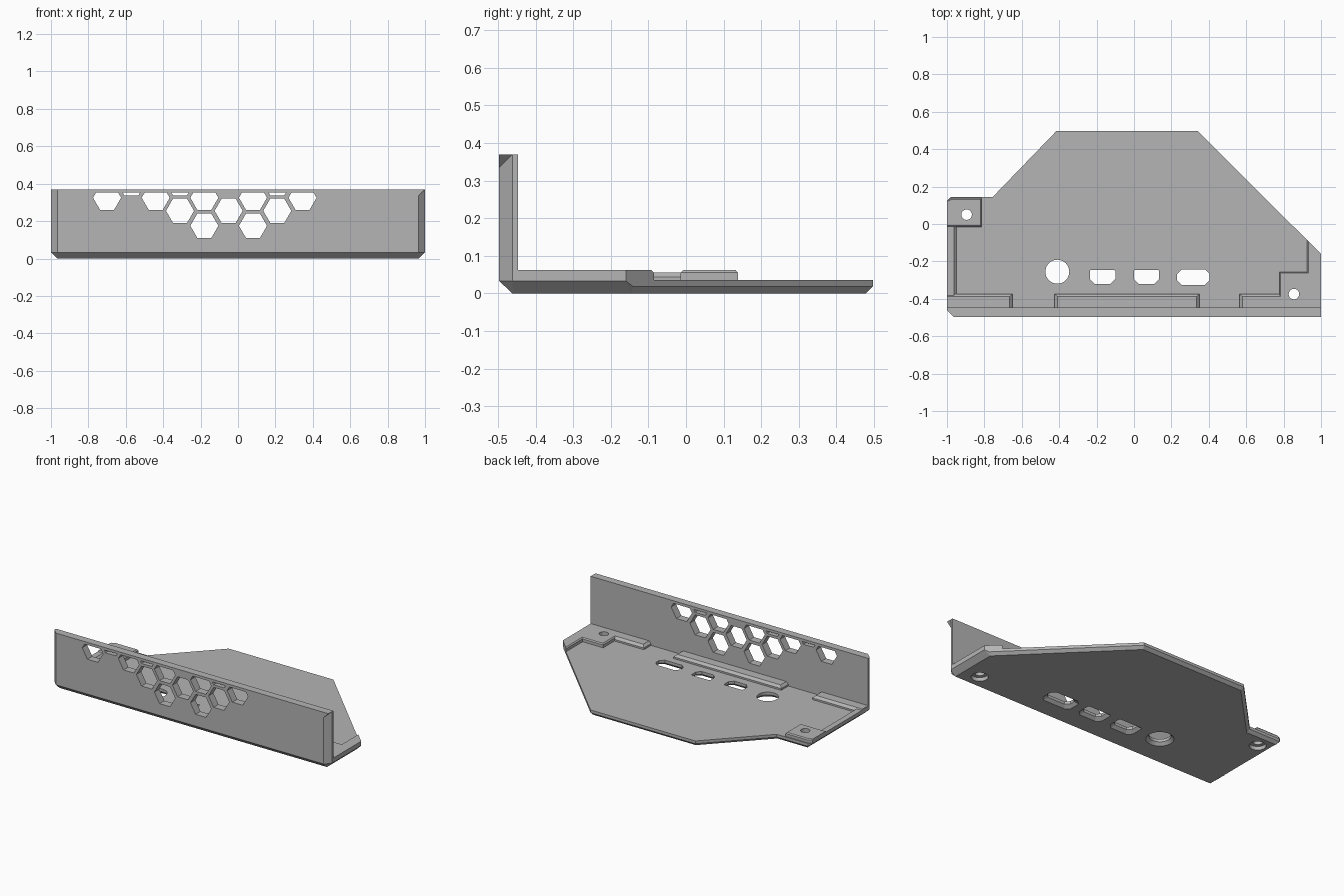
import bpy, bmesh, math

if "Cube" in bpy.data.objects:
    bpy.data.objects.remove(bpy.data.objects["Cube"])

grey = bpy.data.materials.new("plain_grey")
grey.diffuse_color = (0.46, 0.46, 0.46, 1)
grey.use_nodes = True
grey.node_tree.nodes["Principled BSDF"].inputs["Base Color"].default_value = grey.diffuse_color


def loft(bm, rings):
    """Closed solid through a stack of equal-length rings of 3D points."""
    vs = [[bm.verts.new(p) for p in r] for r in rings]
    new = [bm.faces.new(vs[0]), bm.faces.new(vs[-1])]
    n = len(vs[0])
    for a, b in zip(vs, vs[1:]):
        for i in range(n):
            j = (i + 1) % n
            new.append(bm.faces.new((a[i], a[j], b[j], b[i])))
    bmesh.ops.recalc_face_normals(bm, faces=new)


def finish(name, bm):
    me = bpy.data.meshes.new(name)
    bm.to_mesh(me)
    bm.free()
    me.materials.append(grey)
    ob = bpy.data.objects.new(name, me)
    bpy.context.collection.objects.link(ob)
    return ob


def solid(name, rings):
    bm = bmesh.new()
    loft(bm, rings)
    return finish(name, bm)


def flat(pts, z):
    return [(x, y, z) for x, y in pts]


def circle(cx, cy, r, n=32):
    return [(cx + r * math.cos(2 * math.pi * i / n),
             cy + r * math.sin(2 * math.pi * i / n)) for i in range(n)]


def slot(x0, x1, y0, y1, low, high, g=0.0):
    """Rectangle with cut lower and upper corners, grown by g."""
    x0, x1, y0, y1 = x0 - g, x1 + g, y0 - g, y1 + g
    return [(x0 + low, y0), (x1 - low, y0), (x1, y0 + low), (x1, y1 - high),
            (x1 - high, y1), (x0 + high, y1), (x0, y1 - high), (x0, y0 + low)]


def cut(ob, cutter):
    mod = ob.modifiers.new("holes", 'BOOLEAN')
    mod.operation, mod.solver, mod.object = 'DIFFERENCE', 'EXACT', cutter
    dg = bpy.context.evaluated_depsgraph_get()
    me = bpy.data.meshes.new_from_object(ob.evaluated_get(dg))
    ob.modifiers.clear()
    ob.data = me


F = -0.497   # front plane
B = 0.497    # back plane
W = -0.447   # inner face of the wall
C = 0.035    # large chamfer
T = 0.036    # floor height
L = 0.062    # lip height

# floor plate: (x, y, chamfer height) and matching underside outline
edge = [(-0.965, F, .033), (0.965, F, .033), (1, F + C, .033), (1, -0.16, .033),
        (0.98, -0.14, .018), (0.34, B, .018), (-0.415, B, .018),
        (-0.755, 0.145, .018), (-0.98, 0.145, .018), (-1, 0.125, .033), (-1, F + C, .033)]
under = [(-0.963, F + C), (0.963, F + C), (0.965, F + C + .002), (0.965, -0.149),
         (0.961, -0.145), (0.333, B - .018), (-0.407, B - .018),
         (-0.748, 0.127), (-0.967, 0.127), (-0.965, 0.123), (-0.965, F + C + .002)]
plate = solid("floor_plate", [flat(under, 0), edge, [(x, y, T) for x, y, _ in edge]])

# front wall with chamfered vertical corners
plan = [(-1, W), (-1, F + C), (-0.965, F), (0.965, F), (1, F + C), (1, W)]
wall = solid("front_wall", [flat(plan, .033), flat(plan, 0.37)])

# small overhang filling the top of the right corner
bm = bmesh.new()
v = [bm.verts.new(p) for p in ((1, F, .37), (1, F + C, .37), (.965, F, .37), (.965, F, .37 - C))]
for f in ((0, 1, 2), (0, 1, 3), (0, 2, 3), (1, 2, 3)):
    bm.faces.new([v[i] for i in f])
bmesh.ops.recalc_face_normals(bm, faces=bm.faces)
finish("corner_cap", bm)

# lips along the wall, sloping at the inner edge and free ends
s = 0.015
for name, x0, x1, e0, e1 in (("left_front_lip", -1, -0.65, 0, s),
                             ("middle_front_lip", -0.425, 0.35, s, s),
                             ("right_front_lip", 0.565, 0.79, s, 0)):
    low = [(x0, W - .01), (x1, W - .01), (x1, -0.373), (x0, -0.373)]
    top = [(x0 + e0, W - .01), (x1 - e1, W - .01), (x1 - e1, -0.373 - s), (x0 + e0, -0.373 - s)]
    solid(name, [flat(low, .03), flat(low, L - s), flat(top, L)])

# left side lip and screw pad
low = [(-1, W - .01), (-0.95, W - .01), (-0.95, 0), (-1, 0)]
top = [(-1, W - .01), (-0.963, W - .01), (-0.963, 0), (-1, 0)]
solid("left_side_lip", [flat(low, .033), flat(low, .043), flat(top, .056)])
low = [(-1, -0.015), (-0.815, -0.015), (-0.815, 0.138), (-0.974, 0.138), (-1, 0.125)]
top = [(-1, -0.008), (-0.822, -0.008), (-0.822, 0.132), (-0.974, 0.132), (-1, 0.12)]
left_pad = solid("left_screw_pad", [flat(low, .033), flat(low, .055), flat(top, L)])

# right side lip and screw pad in one piece
low = [(1, W - .01), (1, -0.16), (0.925, -0.085), (0.925, -0.257), (0.777, -0.257), (0.777, W - .01)]
top = [(1, W - .01), (1, -0.16), (0.932, -0.092), (0.932, -0.263), (0.784, -0.263), (0.784, W - .01)]
right_pad = solid("right_screw_pad", [flat(low, .033), flat(low, .055), flat(top, L)])

# floor openings, flared on the underside
bm = bmesh.new()
flare = 0.018


def flared(shape):
    loft(bm, [flat(shape(flare + .01), -.01), flat(shape(0), .018), flat(shape(0), .1)])


flared(lambda g: circle(-0.41, -0.255, 0.064 + g))
for x in (-0.235, 0.0):
    flared(lambda g: slot(x, x + 0.135, -0.32, -0.245, .025, .006, g))
flared(lambda g: slot(0.23, 0.405, -0.325, -0.243, .025, .025, g))
# screw holes with wide recess below
for x, y in ((-0.895, 0.05), (0.855, -0.375)):
    loft(bm, [flat(circle(x, y, r), z) for r, z in ((.05, -.01), (.05, .024), (.028, .024), (.028, .1))])
floor_cutter = finish("floor_hole_cutter", bm)

# honeycomb openings in the wall, trimmed below the top edge
bm = bmesh.new()
R, TOP = 0.075, 0.353
A = R * math.sqrt(3) / 2
combs = [(-.18, .175), (.08, .175), (-.31, .255), (-.05, .255), (.21, .255),
         (-.70, .325), (-.44, .325), (-.18, .325), (.08, .325), (.345, .325),
         (-.57, .402), (-.31, .402), (.21, .402)]
for cx, cz in combs:
    hw = R - abs(TOP - cz) / math.sqrt(3)
    if cz + A < TOP:       # whole cell
        pts = [(cx + R * math.cos(k * math.pi / 3), cz + R * math.sin(k * math.pi / 3)) for k in range(6)]
    elif cz < TOP:         # upper part trimmed
        pts = [(cx - R, cz), (cx - R / 2, cz - A), (cx + R / 2, cz - A),
               (cx + R, cz), (cx + hw, TOP), (cx - hw, TOP)]
    else:                  # only the lower tip remains
        pts = [(cx - R / 2, cz - A), (cx + R / 2, cz - A), (cx + hw, TOP), (cx - hw, TOP)]
    loft(bm, [[(x, y, z) for x, z in pts] for y in (-0.6, -0.4)])
comb_cutter = finish("honeycomb_cutter", bm)

for ob in (plate, left_pad, right_pad):
    cut(ob, floor_cutter)
cut(wall, comb_cutter)
for c in (floor_cutter, comb_cutter):
    bpy.data.objects.remove(c)
